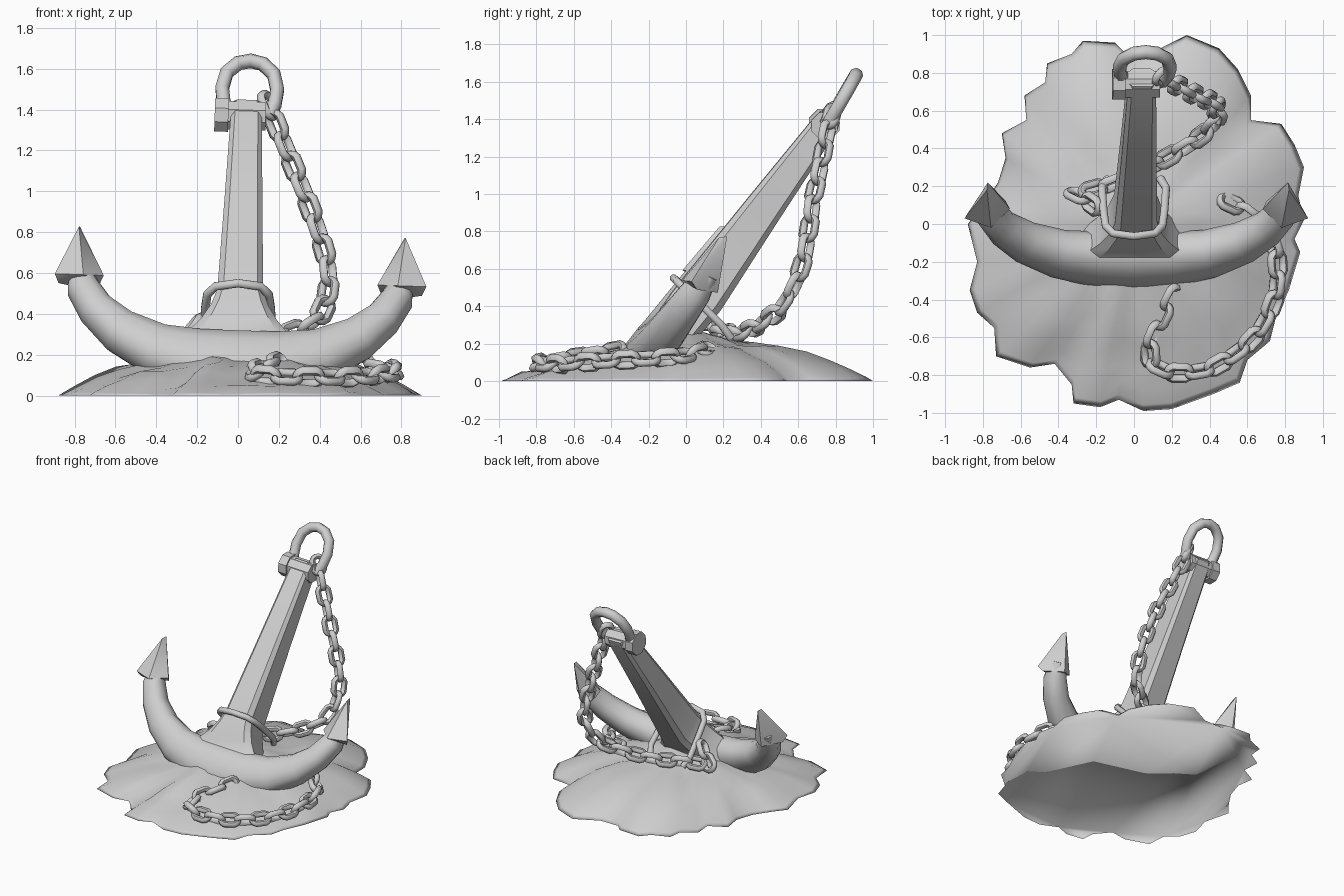
import bpy, bmesh, math
from mathutils import Vector, Matrix, noise

if "Cube" in bpy.data.objects:
    bpy.data.objects.remove(bpy.data.objects["Cube"])

iron = bpy.data.materials.new("stone_grey")
iron.diffuse_color = (0.62, 0.62, 0.62, 1)
iron.use_nodes = True
iron.node_tree.nodes["Principled BSDF"].inputs["Base Color"].default_value = iron.diffuse_color
ROLL = Matrix.Translation((0, 0, 0.2)) @ Matrix.Rotation(math.radians(2), 4, 'Y') @ Matrix.Translation((0, 0, -0.2))
FACE = Vector((0, -0.79, 0.61))      # direction the tilted anchor faces


def finish(bm, name, angle=40, matrix=None):
    if matrix:
        bm.transform(matrix)
    bmesh.ops.recalc_face_normals(bm, faces=bm.faces)
    me = bpy.data.meshes.new(name)
    bm.to_mesh(me)
    bm.free()
    me.materials.append(iron)
    ob = bpy.data.objects.new(name, me)
    bpy.context.collection.objects.link(ob)
    bpy.ops.object.select_all(action='DESELECT')
    ob.select_set(True)
    bpy.context.view_layer.objects.active = ob
    bpy.ops.object.shade_smooth_by_angle(angle=math.radians(angle))
    return ob


def sweep(bm, pts, n, radii, sides=10, closed=False, xf=None, box=1.0):
    """Oval (or boxy, box < 1) section swept along pts; radii = (in plane, along n) per point."""
    pts = [Vector(p) for p in pts]
    k, rings = len(pts), []
    for i, p in enumerate(pts):
        if closed:
            t = pts[(i + 1) % k] - pts[i - 1]
        else:
            t = pts[min(i + 1, k - 1)] - pts[max(i - 1, 0)]
        t.normalize()
        b = (Vector(n) - t * t.dot(Vector(n))).normalized()
        a = b.cross(t)
        ra, rn = radii[i]
        ring = []
        for j in range(sides):
            w = 2 * math.pi * (j + 0.5) / sides
            c, s = (math.copysign(abs(f) ** box, f) for f in (math.cos(w), math.sin(w)))
            co = p + a * ra * c + b * rn * s
            ring.append(bm.verts.new(xf @ co if xf else co))
        rings.append(ring)
    for i in range(k if closed else k - 1):
        r, s = rings[i], rings[(i + 1) % k]
        for j in range(sides):
            bm.faces.new((r[j], r[(j + 1) % sides], s[(j + 1) % sides], s[j]))
    if not closed:
        bm.faces.new(rings[0])
        bm.faces.new(rings[-1])


# Curved arms: half path (x, z, radius in plane, radius along face), mirrored
half = [(0, .16, .17, .13), (.2, .17, .16, .125), (.4, .21, .135, .115), (.58, .295, .11, .105),
        (.7, .395, .09, .095), (.77, .5, .08, .085), (.795, .6, .05, .05)]
full = [(-x, z, a, b) for x, z, a, b in half[:0:-1]] + half
bm = bmesh.new()
sweep(bm, [(x, -.15 + (z - .22) * .72, z) for x, z, a, b in full], FACE, [(a, b) for x, z, a, b in full], 12, box=.85)
finish(bm, "arms", 50, ROLL)

# Pointed flukes
for s, name in ((-1, "fluke_left"), (1, "fluke_right")):
    bm = bmesh.new()
    for x, y, z in ((.795, .22, .80), (.80, .18, .80), (.91, .03, .565), (.89, .06, .52), (.67, .08, .565),
                    (.69, .12, .52), (.77, -.02, .565), (.78, .17, .50)):
        bm.verts.new((s * x, y, z))
    bmesh.ops.convex_hull(bm, input=bm.verts)
    finish(bm, name, 40, ROLL)

# Tapered shank flaring into the crown: (y, z, half width, half thickness)
shank = [(-.13, .19, .32, .11), (-.08, .25, .25, .12), (-.03, .32, .185, .125), (.02, .385, .14, .13),
         (.08, .46, .112, .132), (.42, .93, .092, .1), (.75, 1.38, .075, .07), (.775, 1.415, .066, .058)]
bm = bmesh.new()
sweep(bm, [(0, y, z) for y, z, a, b in shank], FACE, [(a * 1.03, b * 1.03) for y, z, a, b in shank], 8, box=.35)
finish(bm, "shank", 35, ROLL)

# Shackle bolt with a faceted head
for name, x0, x1, r in (("bolt", -.1, .095, .075), ("bolt_head", -.155, -.088, .088)):
    bm = bmesh.new()
    bmesh.ops.create_cone(bm, cap_ends=True, segments=8, radius1=r, radius2=r, depth=x1 - x0,
                          matrix=Matrix.Translation(((x0 + x1) / 2, .74, 1.37)) @ Matrix.Rotation(math.pi / 2, 4, 'Y')
                          @ Matrix.Rotation(math.pi / 8, 4, 'Z'))
    finish(bm, name, 30, ROLL)

# Shackle ring at the top
right = [(.1, -.01), (.125, .06), (.135, .14), (.115, .23), (.06, .285)]
loop = right + [(0, .3)] + [(-x, s) for x, s in right[::-1]]
bm = bmesh.new()
sweep(bm, [(x + .012, .76 + s * .5, 1.38 + s * .866) for x, s in loop], (0, -.866, .5), [(.036, .038)] * len(loop), 8)
finish(bm, "shackle", 50, ROLL)

# Long link wrapped round the foot of the shank
side = [(.14, .24, .23), (.17, .19, .3), (.16, .06, .43), (.15, -.01, .495), (.11, -.05, .535)]
wrap = side + [(0, -.065, .55)] + [(-x, y, z) for x, y, z in side[::-1]]
bm = bmesh.new()
sweep(bm, wrap, (0, .68, .73), [(.022, .022)] * len(wrap), 8)
finish(bm, "wrap_link", 50)


def chain(name, path, pitch=.11):
    """Links with alternating twist at even steps along a path."""
    pts = [Vector(p) for p in path]
    marks, carry = [pts[0]], 0.0
    for a, b in zip(pts, pts[1:]):
        d = (b - a).length
        s = pitch - carry
        while s <= d:
            marks.append(a.lerp(b, s / d))
            s += pitch
        carry = d - (s - pitch)
    oval = []
    for j in range(12):
        w = 2 * math.pi * (j + .5) / 12
        oval.append((math.copysign(.027, math.cos(w)) + .034 * math.cos(w), .039 * math.sin(w), 0))
    bm = bmesh.new()
    for i, (a, b) in enumerate(zip(marks, marks[1:])):
        t = (b - a).normalized()
        up = Vector((0, 0, 1)) if abs(t.z) < .8 else Vector((0, 1, 0))
        v = up.cross(t).normalized()
        w = t.cross(v)
        m = Matrix((t, v, w)).transposed().to_4x4()
        m = Matrix.Translation((a + b) / 2) @ m @ Matrix.Rotation(math.radians(35 if i % 2 else -55), 4, 'X')
        sweep(bm, oval, (0, 0, 1), [(.022, .022)] * 12, 6, True, m)
    finish(bm, name, 60)


# Chain hanging from the shackle, passing behind the shank
chain("hanging_chain", [(.13, .79, 1.47), (.19, .75, 1.32), (.26, .72, 1.15), (.33, .68, .98), (.39, .66, .82),
                        (.44, .63, .65), (.45, .58, .5), (.4, .5, .38), (.28, .41, .31), (.14, .33, .27),
                        (0, .26, .25), (-.15, .2, .26), (-.33, .15, .25)])
chain("side_chain", [(-.34, .17, .24), (-.24, .12, .31), (-.15, .05, .43)])

# Chain lying on the sand in front, running under the right arm
chain("ground_chain", [(.22, -.34, .17), (.14, -.5, .14), (.08, -.64, .12), (.09, -.75, .1), (.22, -.8, .09),
                       (.4, -.77, .09), (.56, -.68, .09), (.68, -.55, .1), (.75, -.4, .11), (.77, -.2, .12),
                       (.72, -.05, .13), (.6, .07, .15), (.41, .16, .19)])

# Sand mound: ragged outline, rings rising to a low dome
outline = [(.9, .02), (.87, .15), (.9, .3), (.85, .42), (.78, .53), (.62, .55), (.62, .68), (.55, .82),
           (.45, .93), (.28, 1), (.1, .91), (-.05, .91), (-.1, .96), (-.27, .97), (-.33, .9), (-.46, .85),
           (-.47, .75), (-.58, .68), (-.57, .55), (-.7, .48), (-.68, .35), (-.72, .22), (-.8, .1), (-.88, 0),
           (-.83, -.2), (-.87, -.35), (-.83, -.47), (-.74, -.55), (-.73, -.7), (-.55, -.76), (-.42, -.74),
           (-.33, -.85), (-.32, -.95), (-.18, -.97), (-.08, -.93), (.05, -.99), (.2, -.98), (.42, -.9),
           (.56, -.84), (.6, -.72), (.72, -.62), (.75, -.5), (.82, -.35), (.88, -.15), (.85, -.08)]
bm = bmesh.new()
rings = []
for t in (1, .97, .9, .8, .68, .54, .4, .25, .12):
    ring = []
    for i, (x, y) in enumerate(outline):
        r, w = math.hypot(x, y), math.atan2(y, x)
        r = t * (r * t + .88 * (1 - t))              # smoother toward the middle
        p = Vector((r * math.cos(w), r * math.sin(w), 0))
        power = 2.7 + .8 * math.sin(w)
        rough = .022 if y < .1 else .01              # rougher in front
        bump = noise.noise(p * 5) * .025 * (1 - t ** 6) + noise.noise(p * 14) * rough * (1 - t ** 8)
        hump = .06 * math.exp(-((p.x - .1) ** 2 / .08 + (p.y - .03) ** 2 / .02))   # sand heaped behind the crown
        p.z = 0 if t == 1 else max(.006, .205 * (1 - t ** power) + bump + hump)
        ring.append(bm.verts.new(p))
    rings.append(ring)
n = len(outline)
for r, s in zip(rings, rings[1:]):
    for j in range(n):
        bm.faces.new((r[j], r[(j + 1) % n], s[(j + 1) % n], s[j]))
peak = bm.verts.new((0, 0, .25))
for j in range(n):
    bm.faces.new((rings[-1][j], rings[-1][(j + 1) % n], peak))
bm.faces.new(rings[0])
finish(bm, "sand_mound", 180)
